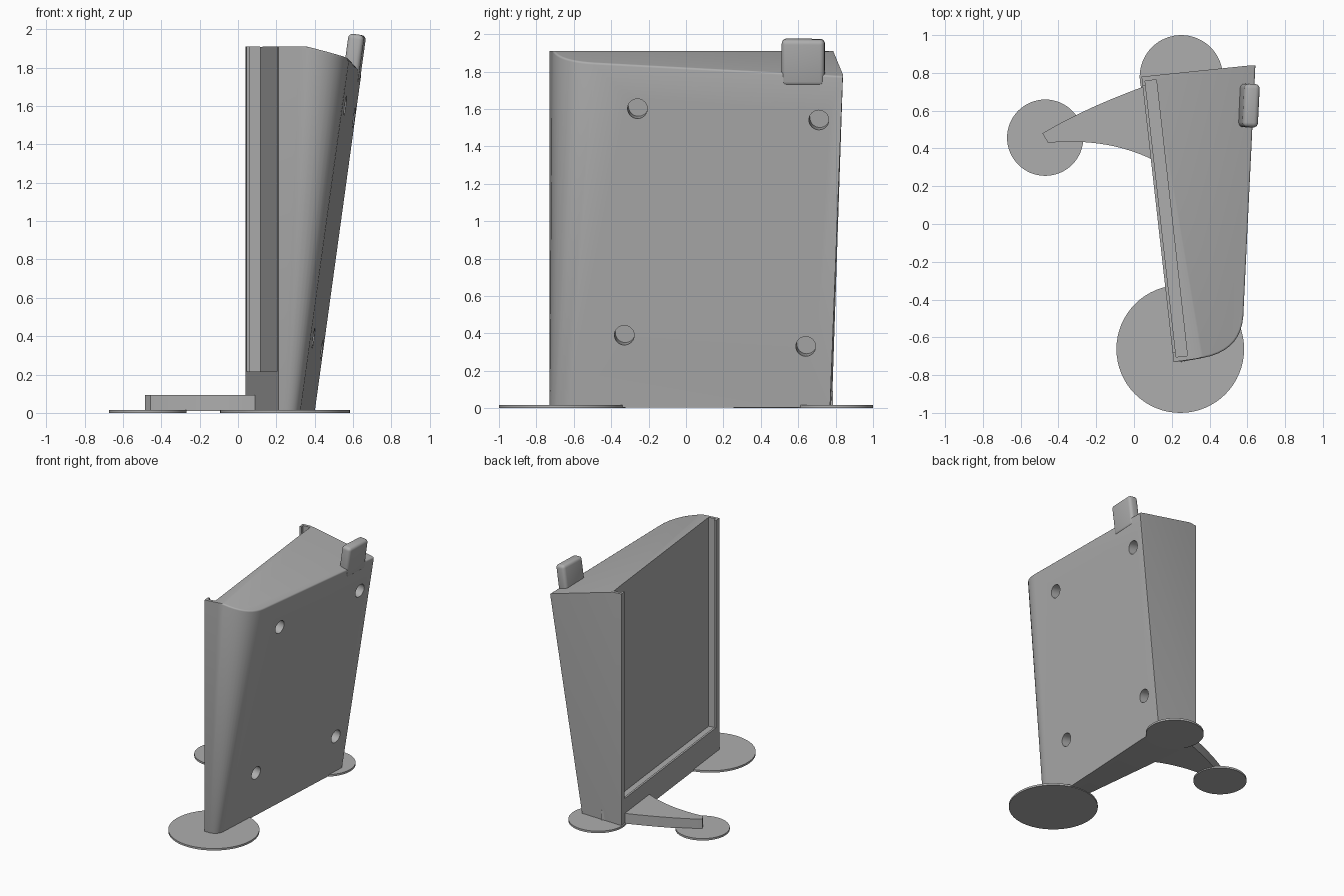
import bpy, bmesh, math
from mathutils import Vector, Matrix

if "Cube" in bpy.data.objects:
    bpy.data.objects.remove(bpy.data.objects["Cube"])

grey = bpy.data.materials.new("plain_grey")
grey.use_nodes = True
GREY = (0.42, 0.42, 0.42, 1)
grey.diffuse_color = GREY
grey.node_tree.nodes["Principled BSDF"].inputs["Base Color"].default_value = GREY


def make(name, bm):
    bmesh.ops.recalc_face_normals(bm, faces=bm.faces[:])
    me = bpy.data.meshes.new(name)
    bm.to_mesh(me)
    bm.free()
    me.materials.append(grey)
    ob = bpy.data.objects.new(name, me)
    bpy.context.collection.objects.link(ob)
    return ob


def smooth(ob, angle=30):
    bpy.ops.object.select_all(action="DESELECT")
    ob.select_set(True)
    bpy.context.view_layer.objects.active = ob
    bpy.ops.object.shade_smooth_by_angle(angle=math.radians(angle))


def box(lo, hi, frame):
    """Box between two corners, given in a local frame."""
    bm = bmesh.new()
    bmesh.ops.create_cube(bm, size=1)
    lo, hi = Vector(lo), Vector(hi)
    for v in bm.verts:
        v.co = frame @ ((lo + hi) / 2 + v.co * (hi - lo))
    return bm


def cut(ob, cutter):
    cutter.hide_render = True
    cutter.hide_set(True)
    cutter.display_type = "WIRE"
    mod = ob.modifiers.new(cutter.name, "BOOLEAN")
    mod.operation, mod.solver, mod.object = "DIFFERENCE", "EXACT", cutter


def bezier(points, n):
    a, b, c = (Vector(p) for p in points)
    return [a * (1 - t) ** 2 + b * 2 * t * (1 - t) + c * t * t
            for t in (i / n for i in range(n + 1))]


# Body: tapered loft with a conical rounded front corner
def ring(z, corner, back):
    pts = [Vector((0.21, -0.73))] + bezier(corner, 10) + [Vector(back), Vector((0.04, 0.78))]
    return [bm.verts.new((p.x, p.y, z)) for p in pts]


bm = bmesh.new()
low = ring(0.005, [(0.24, -0.73), (0.315, -0.73), (0.325, -0.66)], (0.40, 0.77))
top = ring(1.95, [(0.32, -0.715), (0.575, -0.69), (0.594, -0.48)], (0.668, 0.845))
count = len(low)
for i in range(count):
    j = (i + 1) % count
    if i == count - 3 + 1:      # creased back face
        bm.faces.new((low[i], low[j], top[i]))
        bm.faces.new((low[j], top[j], top[i]))
    else:
        bm.faces.new((low[i], low[j], top[j], top[i]))
bm.faces.new(low)
bm.faces.new(top)

# Flat top, then the sloping top
slope = Vector((0.2465, 0.042, 1)).normalized()
for co, no in (((0, 0, 1.91), Vector((0, 0, 1))), ((0.11, 0.77, 1.91), slope)):
    res = bmesh.ops.bisect_plane(bm, geom=bm.verts[:] + bm.edges[:] + bm.faces[:],
                                 plane_co=co, plane_no=no, clear_outer=True)
    edges = [e for e in res["geom_cut"] if isinstance(e, bmesh.types.BMEdge) and e.is_valid]
    bmesh.ops.edgeloop_fill(bm, edges=[e for e in edges if e.is_boundary])
bmesh.ops.recalc_face_normals(bm, faces=bm.faces[:])


# Soften the outer top rim and the lower front corner
def soft(e):
    mid = (e.verts[0].co + e.verts[1].co) / 2
    sloped = sum(f.normal.dot(slope) > 0.999 for f in e.link_faces) == 1
    walled = any(abs(f.normal.z) < 0.3 for f in e.link_faces)
    rim = sloped and walled and mid.y < 0.78
    foot = max(v.co.z for v in e.verts) < 0.01 and mid.y < -0.6 and mid.x > 0.215
    return rim or foot


bmesh.ops.bevel(bm, geom=[e for e in bm.edges if soft(e)], offset=0.018,
                segments=3, profile=0.5, affect="EDGES", clamp_overlap=True)
body = make("body", bm)

# Slot for a sliding panel, open at the top, held by thin lips
along = Vector((0.17, -1.51, 0)).normalized()
inward = Vector((-along.y, along.x, 0))
frame = Matrix.Translation((0.04, 0.78, 0)) @ Matrix((along, inward, (0, 0, 1))).transposed().to_4x4()
cut(body, make("slot_cutter", box((0.025, 0.016, 0.2), (1.495, 0.076, 2.1), frame)))
cut(body, make("window_cutter", box((0.05, -0.05, 0.215), (1.47, 0.03, 2.2), frame)))

# Blind screw holes square to the leaning side
tilt = math.atan(0.139)
lean = Vector((1, -0.052, -0.139)).normalized()
bm = bmesh.new()
for y, z in ((-0.26, 1.6), (0.71, 1.54), (-0.33, 0.39), (0.64, 0.33)):
    mouth = Vector((0.40 + 0.052 * (y - 0.77) + 0.139 * z, y, z))
    turn = lean.to_track_quat("Z", "Y").to_matrix().to_4x4()
    bmesh.ops.create_cone(bm, cap_ends=True, segments=32, radius1=0.053, radius2=0.053,
                          depth=0.2, matrix=Matrix.Translation(mouth) @ turn)
cut(body, make("hole_cutter", bm))
bpy.context.view_layer.update()
final = bpy.data.meshes.new_from_object(body.evaluated_get(bpy.context.evaluated_depsgraph_get()))
body.modifiers.clear()
body.data = final
smooth(body)

# Tab rising from the leaning side
frame = (Matrix.Translation((0.635, 0.625, 1.78)) @ Matrix.Rotation(tilt, 4, "Y")
         @ Matrix.Rotation(-0.05, 4, "Z"))
bm = box((-0.08, -0.115, -0.06), (0.003, 0.115, 0.19), frame)
bmesh.ops.bevel(bm, geom=bm.edges[:], offset=0.025, segments=4, profile=0.5, affect="EDGES")
smooth(make("tab", bm))

# Curved support leg
bm = bmesh.new()
outer = bezier([(-0.485, 0.48), (-0.2, 0.65), (0.22, 0.785)], 12)
inner = bezier([(0.12, 0.33), (-0.13, 0.46), (-0.455, 0.43)], 12)
base = bm.faces.new([bm.verts.new((p.x, p.y, 0.01)) for p in outer + inner])
up = bmesh.ops.extrude_face_region(bm, geom=[base])
bmesh.ops.translate(bm, vec=(0, 0, 0.083), verts=[v for v in up["geom"] if isinstance(v, bmesh.types.BMVert)])
smooth(make("support_leg", bm))

# Flat round feet
for name, x, y, r in (("front_foot", 0.245, -0.662, 0.338),
                      ("back_foot", 0.25, 0.78, 0.22),
                      ("side_foot", -0.47, 0.457, 0.202)):
    bm = bmesh.new()
    bmesh.ops.create_cone(bm, cap_ends=True, segments=64, radius1=r, radius2=r, depth=0.016,
                          matrix=Matrix.Translation((x, y, 0.008)))
    smooth(make(name, bm))
